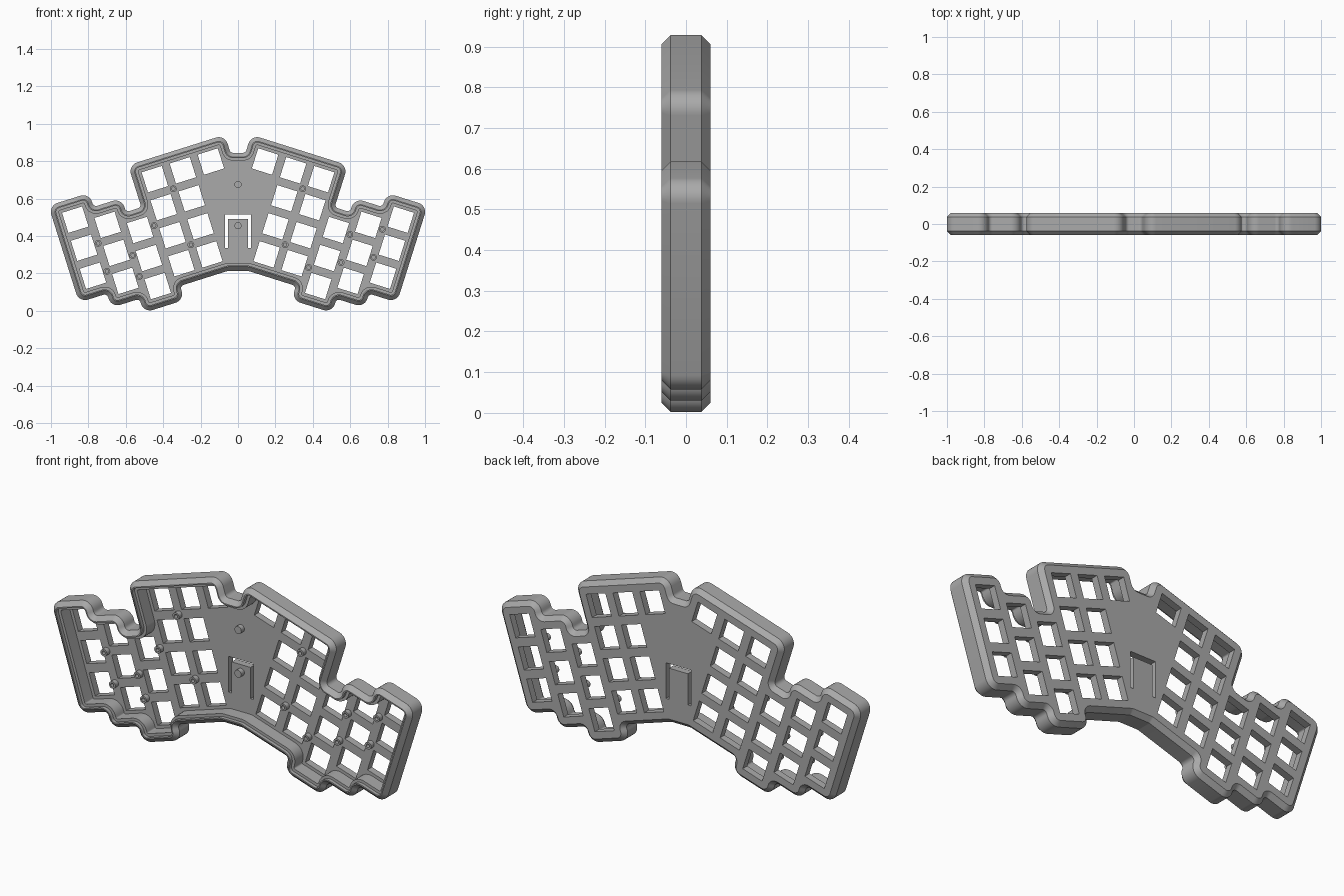
import bpy, bmesh, math
from mathutils import Vector, Matrix

cube = bpy.data.objects.get("Cube")
if cube:
    bpy.data.objects.remove(cube)

ANGLE = math.radians(17.5)
P = 0.157          # key spacing
M = 0.114          # key centre to case edge
KEY = 0.113        # key opening
BACK, FLOOR = 0.06, 0.024
SIN, COS = math.sin(ANGLE), math.cos(ANGLE)

grey = bpy.data.materials.new("mid grey")
grey.use_nodes = True
grey.diffuse_color = (0.4, 0.4, 0.4, 1)
grey.node_tree.nodes["Principled BSDF"].inputs["Base Color"].default_value = (0.4, 0.4, 0.4, 1)


def place(u, v):
    """Tilted key-grid position to upright x, z."""
    return Vector((0.145 + u * COS + v * SIN, 0.798 - u * SIN + v * COS))


def make_object(name, bm):
    bmesh.ops.recalc_face_normals(bm, faces=bm.faces)
    mesh = bpy.data.meshes.new(name)
    bm.to_mesh(mesh)
    bm.free()
    mesh.materials.append(grey)
    obj = bpy.data.objects.new(name, mesh)
    bpy.context.collection.objects.link(obj)
    return obj


def smooth(obj):
    bpy.ops.object.select_all(action='DESELECT')
    obj.select_set(True)
    bpy.context.view_layer.objects.active = obj
    bpy.ops.object.shade_smooth_by_angle(angle=math.radians(30))


def rounded(points, r_out, r_in, steps=8):
    """Round every corner; return (point, outward normal) pairs."""
    result = []
    for i, p in enumerate(points):
        a = (points[i - 1] - p).normalized()
        b = (points[(i + 1) % len(points)] - p).normalized()
        convex = a.x * b.y - a.y * b.x < 0
        r = r_out if convex else r_in
        half = a.angle(b) / 2
        centre = p + (a + b).normalized() * r / math.sin(half)
        start = p + a * r / math.tan(half) - centre
        end = p + b * r / math.tan(half) - centre
        turn = math.pi - 2 * half
        for k in range(steps + 1):
            t = k / steps
            arm = (start * math.sin((1 - t) * turn) + end * math.sin(t * turn)) / math.sin(turn)
            n = arm.normalized() * (1 if convex else -1)
            result.append((centre + arm, n))
    return result


def prism(bm, points, y0, y1):
    rings = [[bm.verts.new((p.x, y, p.y)) for p in points] for y in (y0, y1)]
    bm.faces.new(rings[0])
    bm.faces.new(rings[1])
    n = len(points)
    for i in range(n):
        j = (i + 1) % n
        bm.faces.new((rings[0][i], rings[0][j], rings[1][j], rings[1][i]))


# Case outline: one half, from bottom centre round to the top notch
half = [place(u, v) for u, v in [
    (0.088, -3 * P - M), (3 * P - M, -3 * P - M), (3 * P - M, -3.5 * P - M),
    (3 * P + M, -3.5 * P - M), (3 * P + M, -3 * P - M), (4 * P + M, -3 * P - M),
    (4 * P + M, -2.5 * P - M), (5 * P + M, -2.5 * P - M), (5 * P + M, -P / 2 + M),
    (5 * P - M, -P / 2 + M), (5 * P - M, -P + M), (4 * P - M, -P + M),
    (4 * P - M, -1.5 * P + M), (2 * P + M, -1.5 * P + M), (2 * P + M, M),
    (-M, M), (-M, 0.013)]]
outline = rounded(half + [Vector((-p.x, p.y)) for p in reversed(half)], 0.05, 0.02)

# Open tray: chamfered outside, stepped lip, inner wall and floor
bm = bmesh.new()
rings = []
for inset, y in [(0.022, BACK), (0, 0.038), (0, -0.038), (0.022, -0.06),
                 (0.028, -0.06), (0.028, -0.042), (0.042, -0.042), (0.042, FLOOR)]:
    rings.append([bm.verts.new((p.x - n.x * inset, y, p.y - n.y * inset)) for p, n in outline])
for lower, upper in zip(rings, rings[1:]):
    for i in range(len(lower)):
        bm.faces.new((lower[i - 1], lower[i], upper[i], upper[i - 1]))
bm.faces.new(rings[0])
bm.faces.new(rings[-1])
case = make_object("case_tray", bm)

# Cutter: key openings on both halves and the slot round the button tab
bm = bmesh.new()
tops = [0, 0, 0, -1.5, -1, -0.5]
counts = [1, 4, 4, 3, 3, 3]
h = KEY / 2
for col, (top, count) in enumerate(zip(tops, counts)):
    for row in range(count):
        u, v = col * P, (top - row) * P
        corners = [place(u + a * h, v + b * h) for a, b in ((-1, -1), (1, -1), (1, 1), (-1, 1))]
        for side in (1, -1):
            prism(bm, [Vector((side * c.x, c.y)) for c in corners], 0, 0.1)
slot = [(-0.07, 0.335), (-0.07, 0.515), (0.07, 0.515), (0.07, 0.335),
        (0.053, 0.335), (0.053, 0.492), (-0.053, 0.492), (-0.053, 0.335)]
prism(bm, [Vector(s) for s in slot], 0, 0.1)
cutter = make_object("opening_cutter", bm)
cutter.hide_render = True

cut = case.modifiers.new("openings", 'BOOLEAN')
cut.operation = 'DIFFERENCE'
cut.solver = 'EXACT'
cut.object = cutter
bpy.context.view_layer.objects.active = case
case.select_set(True)
bpy.ops.object.modifier_apply(modifier=cut.name)
bpy.data.objects.remove(cutter)
smooth(case)


def post(name, at, radius, bore, length):
    """Round post on the tray floor, hollow when bore > 0."""
    bm = bmesh.new()
    tip = FLOOR - length
    profile = [(radius, FLOOR + 0.002), (radius, tip), (bore, tip), (bore, FLOOR - 0.001)]
    if bore == 0:
        profile = profile[:3]
    verts = [bm.verts.new((r, y, 0)) for r, y in profile]
    edges = [bm.edges.new(pair) for pair in zip(verts, verts[1:])]
    bmesh.ops.spin(bm, geom=verts + edges, cent=(0, 0, 0), axis=(0, 1, 0),
                   angle=math.tau, steps=20, use_duplicate=False)
    bmesh.ops.remove_doubles(bm, verts=bm.verts, dist=0.0001)
    bmesh.ops.translate(bm, verts=bm.verts, vec=(at.x, 0, at.y))
    smooth(make_object(name, bm))


# Screw posts between the keys
left_posts = [(1.5, -0.5), (1.5, -2.5), (2.5, -3), (3.5, -2.5), (3.5, -1.5), (4.5, -1), (4.5, -2)]
right_posts = [(1.5, -0.5), (2.5, -1.5), (1.5, -2.5), (3.5, -3), (3.5, -2.25), (4.5, -1.5), (4.5, -2.5)]
for label, side, spots in (("left", 1, left_posts), ("right", -1, right_posts)):
    for u, v in spots:
        p = place(u * P, v * P)
        post(label + "_screw_post", Vector((side * p.x, p.y)), 0.018, 0.009, 0.025)

# Pegs on the centre line
post("upper_peg", Vector((0, 0.675)), 0.019, 0, 0.025)
post("tab_button_peg", Vector((0, 0.455)), 0.019, 0, 0.025)
